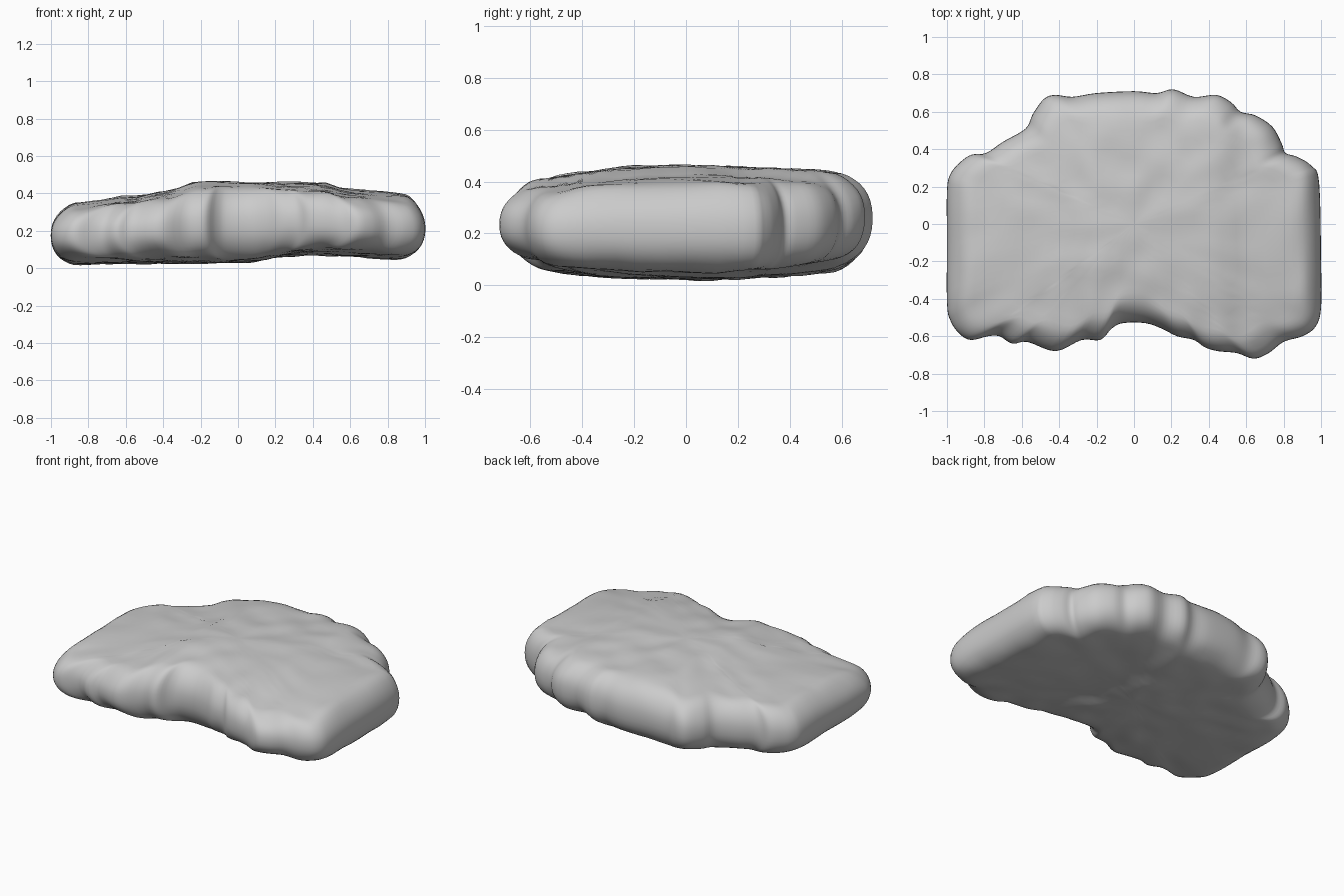
import bpy, bmesh, math
from mathutils import Vector, noise

cube = bpy.data.objects.get("Cube")
if cube:
    bpy.data.objects.remove(cube, do_unlink=True)

# Stone colour
stone = bpy.data.materials.new("stone grey")
stone.use_nodes = True
grey = (0.6, 0.6, 0.6, 1)
stone.diffuse_color = grey
stone.node_tree.nodes["Principled BSDF"].inputs["Base Color"].default_value = grey

# Lumpy plan outline, counterclockwise, split by side
right_end = [(1, -.2), (1, -.45), (.97, -.55), (.9, -.6)]
front_edge = [(.8, -.63), (.72, -.69), (.64, -.72), (.55, -.69), (.45, -.68), (.38, -.66),
              (.32, -.62), (.23, -.6), (.15, -.56), (.06, -.53), (-.06, -.53), (-.12, -.56),
              (-.18, -.62), (-.28, -.62), (-.42, -.68), (-.57, -.63), (-.65, -.64),
              (-.72, -.6), (-.78, -.6), (-.87, -.62)]
left_end = [(-.93, -.59), (-.98, -.52), (-1, -.42), (-1, -.1), (-1, .18), (-.98, .27)]
back_edge = [(-.93, .33), (-.87, .37), (-.79, .38), (-.7, .44), (-.58, .51), (-.54, .59),
             (-.48, .67), (-.42, .69), (-.33, .68), (-.2, .7), (0, .71), (.12, .7),
             (.21, .72), (.32, .68), (.44, .69), (.52, .65), (.57, .6), (.65, .58),
             (.74, .52), (.79, .43), (.81, .38), (.87, .36), (.95, .31), (.99, .22)]
outline = [Vector(p) for p in right_end + front_edge + left_end + back_edge]

# Height of the upper and lower faces along the length
top_line = [(-1, .33), (-.87, .35), (-.6, .38), (-.4, .41), (-.2, .46), (.45, .455),
            (.6, .42), (.9, .4), (1, .38)]
base_line = [(-1, .02), (-.4, .025), (0, .03), (.35, .07), (1, .045)]


def sample(line, x):
    x = max(-1, min(1, x))
    for (a, u), (b, v) in zip(line, line[1:]):
        if x <= b:
            t = (x - a) / (b - a)
            return u + (v - u) * t * t * (3 - 2 * t)
    return line[-1][1]


def smooth_loop(points, steps):
    """Closed Catmull-Rom loop through the points."""
    loop, n = [], len(points)
    for i in range(n):
        a, b, c, d = (points[(i + k) % n] for k in (-1, 0, 1, 2))
        for s in range(steps):
            t = s / steps
            loop.append((b * 2 + (c - a) * t + (a * 2 - b * 5 + c * 4 - d) * t * t
                         + (b * 3 - a - c * 3 + d) * t ** 3) / 2)
    return loop


def slab_point(p, rise):
    """Place a plan point; rise runs from -1 (lower face) to 1 (upper face)."""
    x, y = p
    edge = min(1, abs(y) / .65) ** 2
    top = sample(top_line, x) - (.06 if y < 0 else .03) * edge
    base = sample(base_line, x) + (.05 if y < 0 else .035) * edge
    z = (top + base) / 2 + (top - base) / 2 * rise
    bump = noise.noise(Vector((x * 7, y * 7, z * 5))) * .012
    return Vector((x, y, z + bump * rise))


# Ring list: rounded rim, then upper and lower faces closing on the middle
loop = smooth_loop(outline, 4)
rim_depth = .16
rim_steps = 9
face_scales = [.92, .83, .74, .65, .56, .47, .38, .29, .2, .1]
bm = bmesh.new()


def ring(inset, scale, rise):
    verts = []
    for p in loop:
        q = p * (1 - inset / p.length) * scale
        verts.append(bm.verts.new(slab_point(q, rise)))
    return verts


rings = [ring(rim_depth, s, -1) for s in reversed(face_scales)]
for i in range(-rim_steps, rim_steps + 1):
    angle = i / rim_steps * math.pi / 2
    rise = math.copysign(abs(math.sin(angle)) ** .9, angle)
    rings.append(ring(rim_depth * (1 - math.cos(angle) ** .9) if abs(i) < rim_steps
                      else rim_depth, 1, rise))
rings += [ring(rim_depth, s, 1) for s in face_scales]

# Skin the rings and close both middles
for low, high in zip(rings, rings[1:]):
    for i in range(len(loop)):
        j = (i + 1) % len(loop)
        bm.faces.new((low[i], low[j], high[j], high[i]))
for end, rise in ((rings[0], -1), (rings[-1], 1)):
    hub = bm.verts.new(slab_point(Vector((0, 0)), rise))
    for i in range(len(loop)):
        bm.faces.new((end[i], end[(i + 1) % len(loop)], hub))
bmesh.ops.recalc_face_normals(bm, faces=bm.faces)

mesh = bpy.data.meshes.new("stone_slab")
bm.to_mesh(mesh)
bm.free()
mesh.materials.append(stone)
slab = bpy.data.objects.new("stone_slab", mesh)
bpy.context.collection.objects.link(slab)

# Smooth shading
for poly in mesh.polygons:
    poly.use_smooth = True
